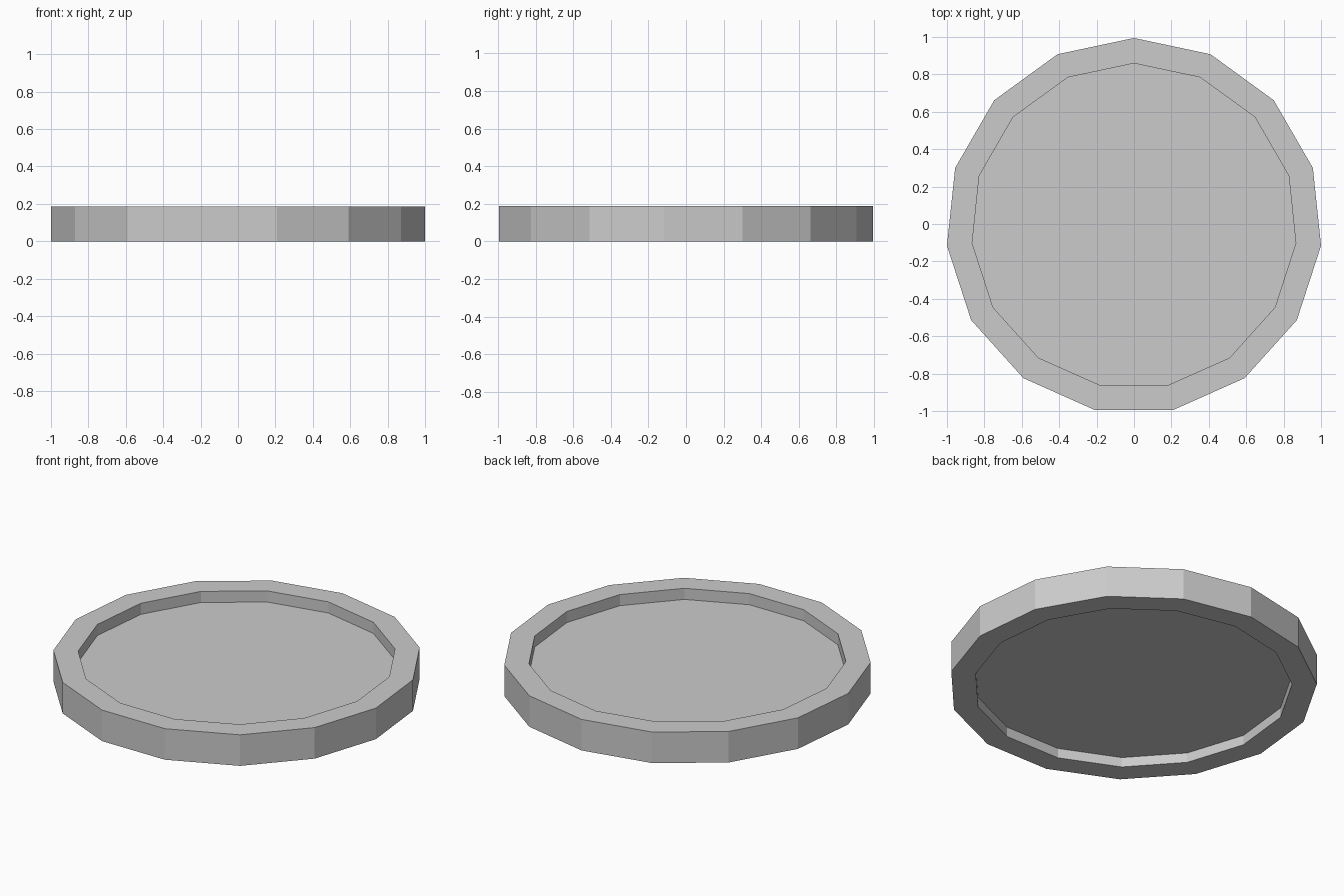
import bpy, bmesh
from math import sin, cos, radians

if "Cube" in bpy.data.objects:
    bpy.data.objects.remove(bpy.data.objects["Cube"])

SIDES = 15
R_OUT, R_IN = 1.0055, 0.87
HEIGHT = 0.187
PANEL_LOW, PANEL_HIGH = 0.059, 0.12
Y_SHIFT = -0.011  # an odd-sided polygon needs a nudge to centre its bounds

# Profile of the tray from top centre, over the rim, to bottom centre
profile = [(R_IN, PANEL_HIGH), (R_IN, HEIGHT), (R_OUT, HEIGHT),
           (R_OUT, 0), (R_IN, 0), (R_IN, PANEL_LOW)]

bm = bmesh.new()


def ring(radius, z):
    angles = [radians(90 + 360 / SIDES * i) for i in range(SIDES)]
    return [bm.verts.new((radius * cos(a), radius * sin(a) + Y_SHIFT, z)) for a in angles]


# Rim walls
rings = [ring(r, z) for r, z in profile]
for a, b in zip(rings, rings[1:]):
    for i in range(SIDES):
        j = (i + 1) % SIDES
        bm.faces.new((a[i], b[i], b[j], a[j]))

# Recessed panel, upper and lower faces
bm.faces.new(rings[0])
bm.faces.new(rings[-1][::-1])
bmesh.ops.recalc_face_normals(bm, faces=bm.faces)

mesh = bpy.data.meshes.new("round_tray")
bm.to_mesh(mesh)
bm.free()
bpy.context.collection.objects.link(bpy.data.objects.new("round_tray", mesh))
